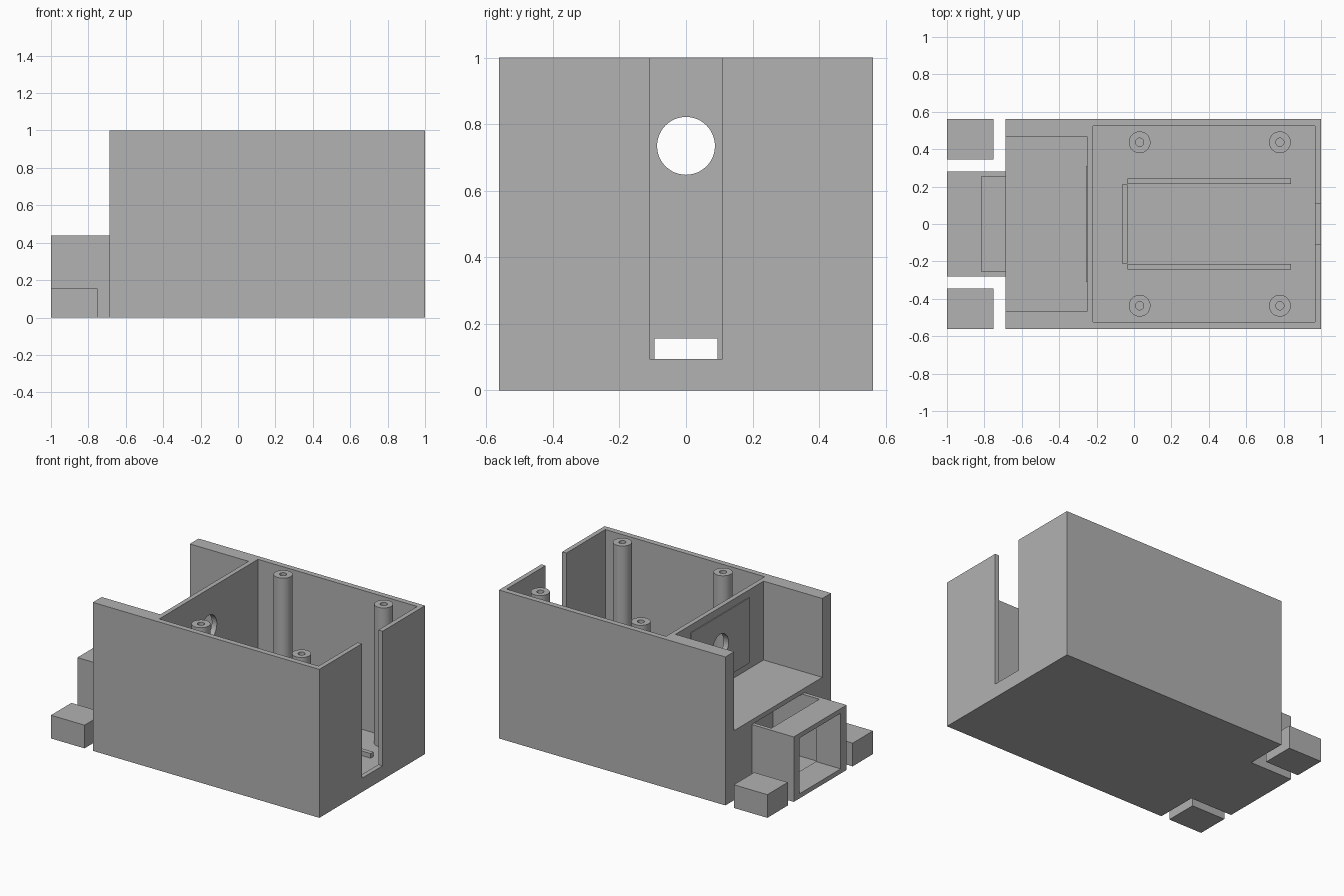
import bpy
import math

if "Cube" in bpy.data.objects:
    bpy.data.objects.remove(bpy.data.objects["Cube"], do_unlink=True)

U = 1 / 32            # design unit: one wall thickness
HALF = 18 * U         # half width of the case
END = 22 * U          # distance of the open rear end from the centre

grey = bpy.data.materials.new("plain grey")
grey.use_nodes = True
grey.diffuse_color = (0.445, 0.445, 0.445, 1)
grey.node_tree.nodes["Principled BSDF"].inputs["Base Color"].default_value = grey.diffuse_color


def finish(obj, name):
    obj.name = obj.data.name = name
    obj.data.materials.clear()
    obj.data.materials.append(grey)
    return obj


def box(name, x, y, z):
    """Box from (low, high) pairs on each axis."""
    spans = (x, y, z)
    bpy.ops.mesh.primitive_cube_add(size=1, location=[(a + b) / 2 for a, b in spans])
    obj = bpy.context.object
    obj.scale = [b - a for a, b in spans]
    bpy.ops.object.transform_apply(location=True, rotation=True, scale=True)
    return finish(obj, name)


def rod(name, radius, depth, location, rotation=(0, 0, 0)):
    bpy.ops.mesh.primitive_cylinder_add(vertices=48, radius=radius, depth=depth,
                                        location=location, rotation=rotation)
    bpy.ops.object.transform_apply(location=True, rotation=True, scale=True)
    return finish(bpy.context.object, name)


def combine(target, tool, operation="DIFFERENCE"):
    """Apply a boolean and discard the tool."""
    mod = target.modifiers.new("combine", "BOOLEAN")
    mod.object, mod.operation, mod.solver = tool, operation, "EXACT"
    bpy.context.view_layer.objects.active = target
    bpy.ops.object.modifier_apply(modifier=mod.name)
    bpy.data.objects.remove(tool, do_unlink=True)


def smooth(obj):
    bpy.ops.object.select_all(action="DESELECT")
    obj.select_set(True)
    bpy.context.view_layer.objects.active = obj
    bpy.ops.object.shade_smooth_by_angle(angle=math.radians(30))


def both(w):
    return (-w, w)


# Case body with the jack housing and the raised panel on the partition
case = box("case", (-END, 1), both(HALF), (0, 1))
combine(case, box("housing", (-1, -0.6), both(9 * U), (0, 14 * U)), "UNION")

# Main chamber and rear bay
combine(case, box("chamber", (-7 * U, 31 * U), both(0.525), (2 * U, 1.2)))
combine(case, box("bay", (-1.2, -8 * U), both(15 * U), (15 * U, 1.2)))
combine(case, box("panel", (-0.256, -0.235), both(0.31), (0.51, 0.95)), "UNION")

# Slot in the end wall
combine(case, box("slot", (0.9, 1.1), both(0.11), (3 * U, 1.2)))

# Jack opening, jack cavity with its open top, and cable passage
combine(case, box("opening", (-1.1, -0.79), both(7 * U), (U, 13 * U)))
combine(case, box("cavity", (-0.815, -15 * U), both(0.255), (U / 2, 14 * U)))
combine(case, box("top_gap", (-0.815, -END), both(0.255), (0.2, 0.6)))
combine(case, box("passage", (-0.5, -0.2), both(0.094), (2 * U, 5 * U)))

# Round hole through the partition
combine(case, rod("round_hole", 0.087, 0.2, (-0.235, 0, 0.735), (0, math.pi / 2, 0)))
smooth(case)

for side, label in ((1, "left"), (-1, "right")):
    # Screw posts with blind holes
    for x, place in ((0.03, "rear"), (0.78, "front")):
        post = rod(f"{place}_{label}_post", 0.058, 0.95, (x, side * 0.437, 0.525))
        combine(post, rod("screw_hole", 0.022, 0.6, (x, side * 0.437, 1)))
        smooth(post)
    # Long floor rails
    ys = sorted((side * 0.213, side * 0.243))
    box(f"{label}_floor_rail", (-0.035, 0.84), ys, (0.05, 3 * U))
    # Loose end blocks
    ys = sorted((side * 0.345, side * HALF))
    box(f"{label}_end_block", (-1, -0.75), ys, (0, 5 * U))

# Cross rail at the rear of the floor
box("cross_floor_rail", (-0.065, -0.035), both(0.21), (0.05, 3 * U))
